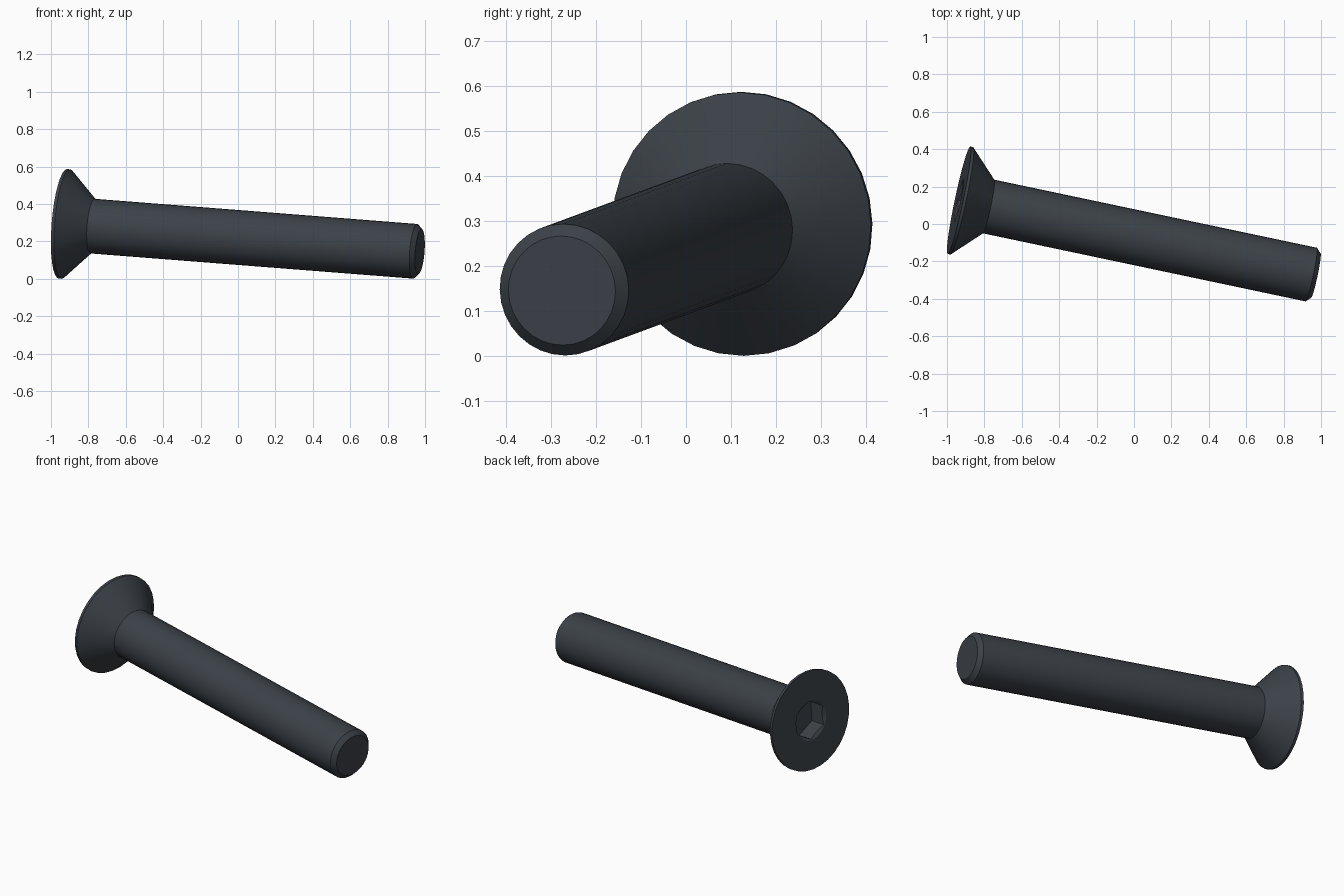
import bpy, bmesh, math
from mathutils import Vector, Matrix

if "Cube" in bpy.data.objects:
    bpy.data.objects.remove(bpy.data.objects["Cube"], do_unlink=True)

# Main sizes
LENGTH = 1.956
HEAD_R, SHAFT_R = 0.2935, 0.1465
RIM, CHAMFER = 0.016, 0.025
SOCKET_R, SOCKET_DEPTH, MOUTH_R = 0.114, 0.1, 0.118

steel = bpy.data.materials.new("dark_steel")
steel.use_nodes = True
colour = (0.045, 0.054, 0.065, 1)
steel.diffuse_color = colour
steel.node_tree.nodes["Principled BSDF"].inputs["Base Color"].default_value = colour


def lathe(name, profile, sides):
    """Closed solid of revolution about z from (radius, z) points, a vertex on +y."""
    bm = bmesh.new()
    rings = []
    for radius, z in profile:
        angles = [math.pi / 2 + math.tau * i / sides for i in range(sides)]
        rings.append([bm.verts.new((radius * math.cos(a), radius * math.sin(a), z))
                      for a in angles])
    for low, high in zip(rings, rings[1:]):
        for i in range(sides):
            j = (i + 1) % sides
            bm.faces.new((low[i], low[j], high[j], high[i]))
    bm.faces.new(rings[0][::-1])
    bm.faces.new(rings[-1])
    bmesh.ops.recalc_face_normals(bm, faces=bm.faces)
    mesh = bpy.data.meshes.new(name)
    bm.to_mesh(mesh)
    bm.free()
    mesh.materials.append(steel)
    obj = bpy.data.objects.new(name, mesh)
    bpy.context.collection.objects.link(obj)
    return obj


# Countersunk head, shaft and chamfered tip in one turned profile
cone_end = RIM + HEAD_R - SHAFT_R
screw = lathe("countersunk_screw", [
    (HEAD_R, 0), (HEAD_R, RIM), (SHAFT_R, cone_end),
    (SHAFT_R, LENGTH - CHAMFER), (SHAFT_R - CHAMFER, LENGTH)], 32)

# Hexagonal socket with a shallow conical mouth
hex_cutter = lathe("socket_cutter", [(SOCKET_R, -0.1), (SOCKET_R, SOCKET_DEPTH)], 6)
slope = math.tan(math.radians(30))
mouth_cutter = lathe("mouth_cutter", [
    (MOUTH_R + 0.02, -0.02 * slope), (MOUTH_R - 0.04, 0.04 * slope)], 32)

bpy.context.view_layer.objects.active = screw
for cutter in (hex_cutter, mouth_cutter):
    cutter.hide_render = True
    mod = screw.modifiers.new(cutter.name, 'BOOLEAN')
    mod.operation = 'DIFFERENCE'
    mod.solver = 'EXACT'
    mod.object = cutter
    bpy.ops.object.modifier_apply(modifier=mod.name)
    bpy.data.objects.remove(cutter, do_unlink=True)

# Lay the screw down, resting on the head rim and the tip
axis = Vector((1, -0.211, -0.078)).normalized()
turn = axis.to_track_quat('Z', 'Y').to_matrix().to_4x4()
screw.data.transform(Matrix.Translation((-0.936, 0.127, 0.294)) @ turn)

# Smooth round walls, sharp edges
bpy.ops.object.select_all(action='DESELECT')
screw.select_set(True)
bpy.context.view_layer.objects.active = screw
bpy.ops.object.shade_smooth_by_angle(angle=math.radians(30))
